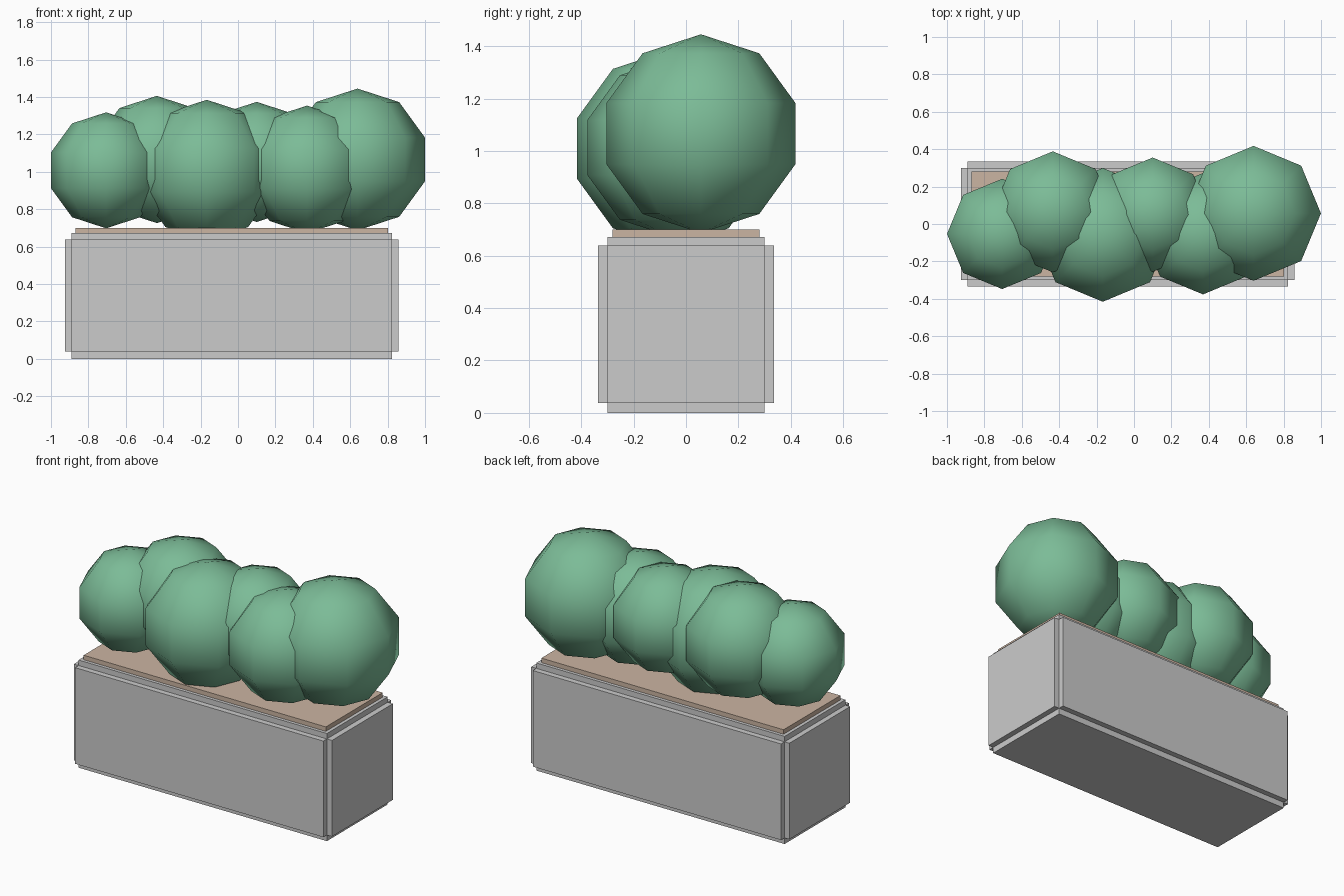
import bpy

if "Cube" in bpy.data.objects:
    bpy.data.objects.remove(bpy.data.objects["Cube"])


def material(name, color):
    m = bpy.data.materials.new(name)
    m.diffuse_color = (*color, 1)
    m.use_nodes = True
    m.node_tree.nodes["Principled BSDF"].inputs["Base Color"].default_value = m.diffuse_color
    return m


def box(name, x, y, z, mat=None):
    """Box from (min, max) ranges."""
    bpy.ops.mesh.primitive_cube_add(
        size=1, location=[(a + b) / 2 for a, b in (x, y, z)])
    ob = bpy.context.object
    ob.name = name
    ob.scale = [b - a for a, b in (x, y, z)]
    bpy.ops.object.transform_apply(location=False, rotation=False, scale=True)
    if mat:
        ob.data.materials.append(mat)
    return ob


def bush(name, x, y, z, r, mat):
    bpy.ops.mesh.primitive_uv_sphere_add(
        segments=8, ring_count=5, radius=r, location=(x, y, z))
    ob = bpy.context.object
    ob.name = name
    bpy.ops.object.shade_smooth()
    ob.data.materials.append(mat)


leaf = material("leaf_green", (0.2, 0.5, 0.31))
earth = material("soil_brown", (0.6, 0.46, 0.36))

# Planter: three crossed slabs giving notched edges
box("planter_ends", (-0.924, 0.859), (-0.3, 0.3), (0.038, 0.638))
box("planter_sides", (-0.891, 0.824), (-0.335, 0.335), (0.038, 0.638))
box("planter_core", (-0.891, 0.824), (-0.3, 0.3), (0, 0.672))

# Soil
box("soil", (-0.87, 0.803), (-0.28, 0.28), (0.6, 0.7), earth)

# Shrubs: x, y, z, radius
shrubs = [
    (-0.705, -0.053, 1.008, 0.31),
    (-0.434, 0.065, 1.066, 0.34),
    (-0.167, -0.058, 1.009, 0.376),
    (0.10, 0.05, 1.053, 0.321),
    (0.369, -0.052, 1.013, 0.341),
    (0.639, 0.057, 1.066, 0.379),
]
for i, s in enumerate(shrubs):
    bush(f"shrub_{i + 1}", *s, leaf)
